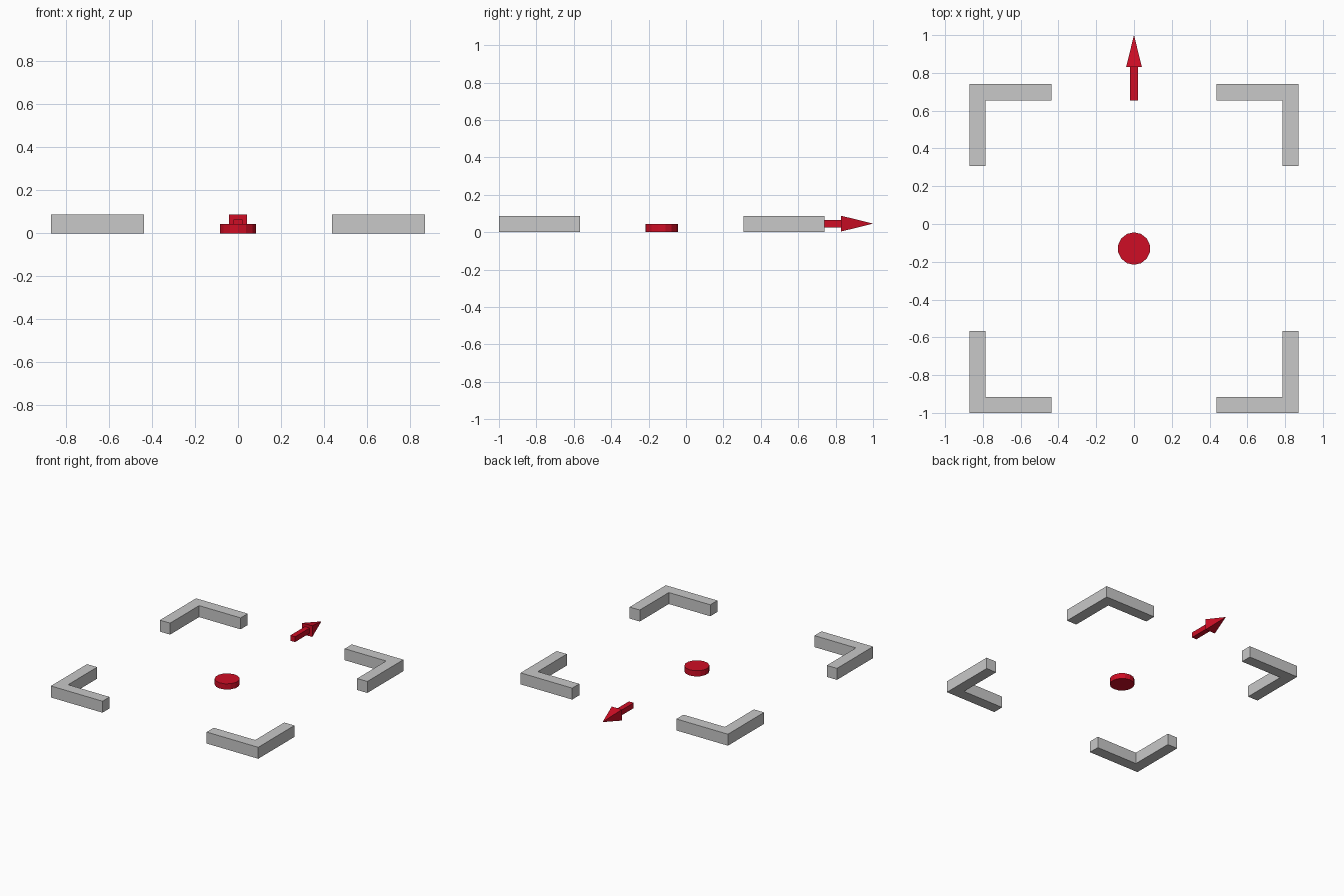
import bpy, bmesh, math
from mathutils import Matrix

if "Cube" in bpy.data.objects:
    bpy.data.objects.remove(bpy.data.objects["Cube"])


def material(name, colour):
    m = bpy.data.materials.new(name)
    m.diffuse_color = (*colour, 1)
    m.use_nodes = True
    m.node_tree.nodes["Principled BSDF"].inputs["Base Color"].default_value = m.diffuse_color
    return m


GREY = material("light grey", (0.58, 0.58, 0.58))
RED = material("red", (0.62, 0.004, 0.018))


def finish(name, bm, mat):
    bmesh.ops.recalc_face_normals(bm, faces=bm.faces)
    me = bpy.data.meshes.new(name)
    bm.to_mesh(me)
    bm.free()
    me.materials.append(mat)
    ob = bpy.data.objects.new(name, me)
    bpy.context.collection.objects.link(ob)
    return ob


def corner(name, sx, sy):
    """L-shaped bracket, extruded upward from its plan outline."""
    arm, t, h = 0.433, 0.085, 0.087
    plan = [(0, 0), (arm, 0), (arm, t), (t, t), (t, arm), (0, arm)]
    cx, cy = sx * 0.87, (0.74 if sy > 0 else -1.0)
    bm = bmesh.new()
    face = bm.faces.new([bm.verts.new((cx - sx * x, cy - sy * y, 0)) for x, y in plan])
    top = bmesh.ops.extrude_face_region(bm, geom=[face])["geom"]
    bmesh.ops.translate(bm, vec=(0, 0, h),
                        verts=[v for v in top if isinstance(v, bmesh.types.BMVert)])
    finish(name, bm, GREY)


# Four corner brackets
for sx, side in ((-1, "left"), (1, "right")):
    for sy, end in ((-1, "front"), (1, "back")):
        corner(f"{end}_{side}_corner", sx, sy)

# Centre disc
bm = bmesh.new()
bmesh.ops.create_cone(bm, cap_ends=True, segments=14, radius1=0.086, radius2=0.086,
                      depth=0.043, matrix=Matrix.Translation((0, -0.13, 0.0215)))
finish("centre_disc", bm, RED)

# Arrow shaft
Z = 0.0455
bm = bmesh.new()
bmesh.ops.create_cube(bm, size=1, matrix=Matrix.Translation((0, 0.743, Z))
                      @ Matrix.Diagonal((0.04, 0.176, 0.04, 1)))
finish("arrow_shaft", bm, RED)

# Arrow head: square pyramid pointing to the back
bm = bmesh.new()
turn = Matrix.Rotation(-math.pi / 2, 4, 'X') @ Matrix.Rotation(math.pi / 4, 4, 'Z')
bmesh.ops.create_cone(bm, cap_ends=True, segments=4, radius1=0.042 * math.sqrt(2), radius2=0,
                      depth=0.17, matrix=Matrix.Translation((0, 0.915, Z)) @ turn)
finish("arrow_head", bm, RED)
